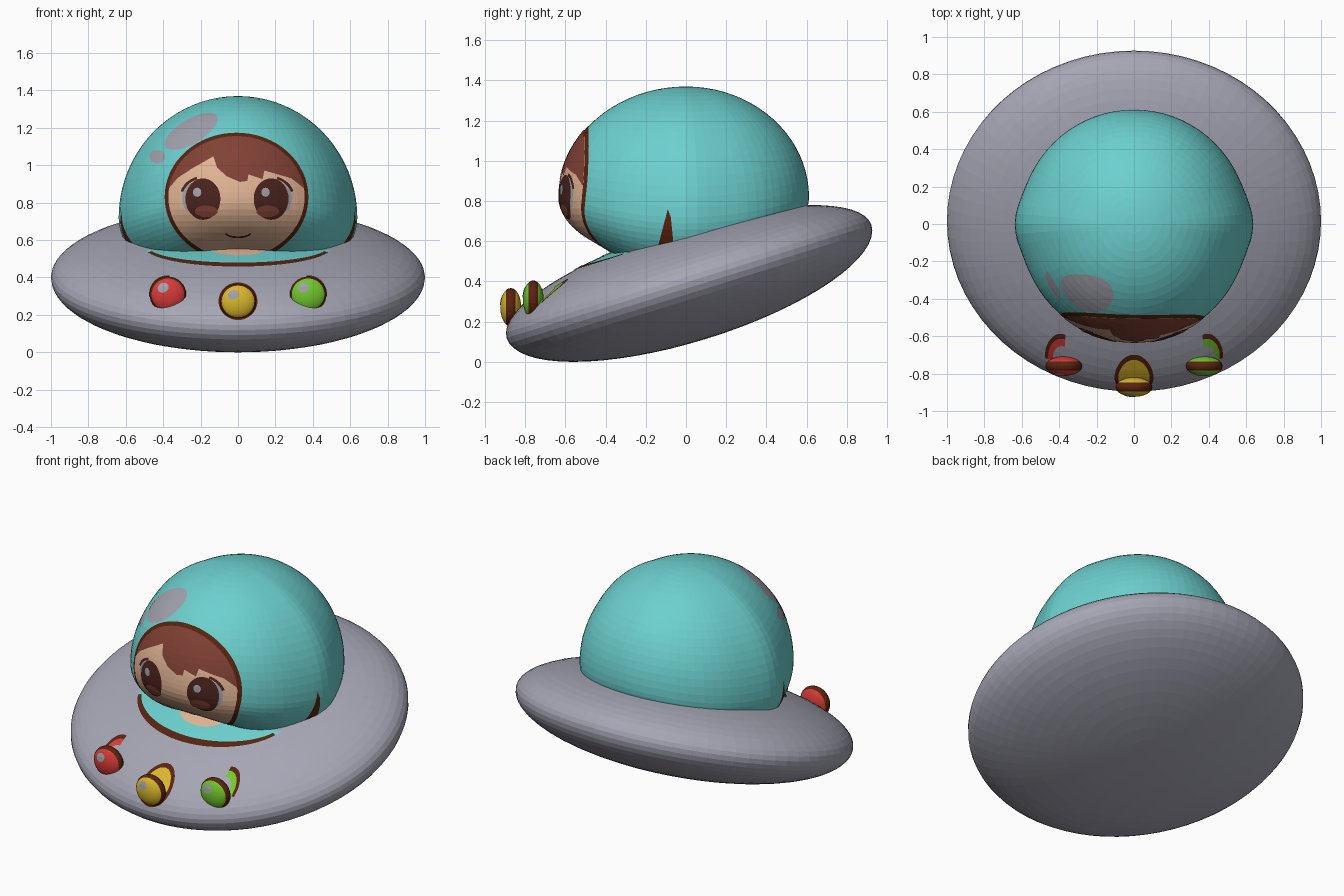
import bpy, bmesh
from math import sin, cos, pi, radians, exp
from mathutils import Vector, Matrix
from mathutils.bvhtree import BVHTree

if "Cube" in bpy.data.objects:
    bpy.data.objects.remove(bpy.data.objects["Cube"])


def material(name, *rgb):
    m = bpy.data.materials.new(name)
    m.use_nodes = True
    m.diffuse_color = (*rgb, 1)
    m.node_tree.nodes["Principled BSDF"].inputs["Base Color"].default_value = (*rgb, 1)
    return m


TEAL = material("teal", .15, .63, .62)
GREY = material("hull_grey", .38, .38, .46)
SKIN = material("skin", .76, .46, .30)
HAIR = material("hair_brown", .22, .053, .035)
LINE = material("outline_brown", .10, .017, .005)
EYE = material("eye_brown", .07, .017, .012)
RED = material("red", .68, .045, .04)
YELLOW = material("yellow", .71, .48, .026)
GREEN = material("green", .17, .58, .026)
SHINE = material("shine_grey", .36, .36, .42)


def finish(name, bm, mats):
    me = bpy.data.meshes.new(name)
    bm.to_mesh(me)
    for m in mats:
        me.materials.append(m)
    ob = bpy.data.objects.new(name, me)
    bpy.context.collection.objects.link(ob)
    tree = BVHTree.FromBMesh(bm)
    bm.free()
    return tree


def ball(name, shape, around, up, mats, rule=None):
    """Closed sphere-like surface from shape(longitude, latitude)."""
    bm = bmesh.new()
    rows = [[bm.verts.new(shape(2 * pi * i / around, pi * (j / up - .5)))
             for i in range(around)] for j in range(up + 1)]
    for a, b in zip(rows, rows[1:]):
        for i in range(around):
            k = (i + 1) % around
            bm.faces.new((a[i], a[k], b[k], b[i]))
    bmesh.ops.remove_doubles(bm, verts=bm.verts, dist=1e-5)
    bmesh.ops.recalc_face_normals(bm, faces=bm.faces)
    if rule:
        for f in bm.faces:
            f.material_index = rule(f.calc_center_median())
    return finish(name, bm, mats)


def paint(name, target, outline, mat, layer=1, side=0):
    """Thin plate: flat outline in (u, z), diced and wrapped on the target."""
    bm = bmesh.new()
    bm.faces.new([bm.verts.new((u, 0, z)) for u, z in outline])
    bmesh.ops.triangulate(bm, faces=bm.faces)
    for axis in (0, 2):
        vals = [v.co[axis] for v in bm.verts]
        no = Vector((axis == 0, 0, axis == 2))
        cut = min(vals) + .03
        while cut < max(vals):
            bmesh.ops.bisect_plane(bm, geom=bm.verts[:] + bm.edges[:] + bm.faces[:],
                                   plane_co=no * cut, plane_no=no, dist=1e-6)
            cut += .03
    ray = Vector((-side, 0, 0)) if side else Vector((0, 1, 0))
    missed = []
    for v in bm.verts:
        u, _, z = v.co
        start = Vector((3 * side, u, z)) if side else Vector((u, -3, z))
        hit, normal, _, _ = target.ray_cast(start, ray)
        if hit is None:
            missed.append(v)
        else:
            v.co = hit + normal * (.002 * layer)
    bmesh.ops.delete(bm, geom=missed, context='VERTS')
    bm.normal_update()
    bmesh.ops.reverse_faces(bm, faces=[f for f in bm.faces if f.normal.dot(ray) > 0])
    finish(name, bm, [mat])


def arc(cx, cz, rx, rz, a0=0, a1=360, n=40, tilt=0):
    """Points on an ellipse; a full turn leaves out the repeated end."""
    count = n if a1 - a0 == 360 else n + 1
    pts = []
    for i in range(count):
        a, t = radians(a0 + (a1 - a0) * i / n), radians(tilt)
        x, z = rx * cos(a), rz * sin(a)
        pts.append((cx + x * cos(t) - z * sin(t), cz + x * sin(t) + z * cos(t)))
    return pts


def band(cx, cz, rx, rz, width, a0, a1, n=24):
    return arc(cx, cz, rx, rz, a0, a1, n) + arc(cx, cz, rx - width, rz - width, a0, a1, n)[::-1]


# Tilted saucer hull
TILT = Matrix.Rotation(radians(17.2), 3, 'X')


def hull_shape(p, t):
    depth = .268 if t > 0 else .298
    local = Vector((cos(p) * cos(t), .95 * sin(p) * cos(t), depth * sin(t)))
    return TILT @ local + Vector((0, .015, .4))


hull = ball("saucer_hull", hull_shape, 72, 32, [GREY])


# Dome: widest lower at the sides than at front and back
def dome_shape(p, t):
    s, c = sin(p), cos(p)
    r = .612 + .026 * exp(-(s / .22) ** 2) + (.02 * s * s if s < 0 else 0)
    mid = .72 + .1 * s * s
    height = 1.37 - mid if t > 0 else .4 - .08 * s * s
    return Vector((r * c * cos(t), r * s * cos(t), mid + height * sin(t)))


dome = ball("dome", dome_shape, 72, 40, [TEAL])

# Dome shine and side seams
paint("dome_shine_large", dome, arc(-.25, 1.18, .16, .065, tilt=31), SHINE)
paint("dome_shine_small", dome, arc(-.43, 1.045, .042, .036, n=20), SHINE)
for s, label in ((1, "left"), (-1, "right")):
    paint("dome_seam_" + label, dome,
          [(-.14, .57), (-.06, .57), (-.075, .72), (-.09, .76), (-.10, .66)], LINE, 1, s)


# Face set into the dome front
def trimmed(pts):
    return [(x, max(z, .52 + .0001 * i)) for i, (x, z) in enumerate(pts)]


CX, CZ = -.008, .83
paint("face_outline", dome, trimmed(arc(CX, CZ, .383, .343, n=64)), LINE, 1)
paint("face_skin", dome, trimmed(arc(CX, CZ, .362, .322, n=64)), SKIN, 2)
fringe = [(-.32, .93), (-.245, .98), (-.13, 1.045), (-.11, .985), (-.06, .94), (.01, .91),
          (0, .965), (.05, .915), (.055, .95), (.13, .925), (.14, .97), (.225, .945),
          (.28, .93), (.32, .90)]
paint("hair", dome, arc(CX, CZ, .362, .322, 8, 172, 36) + fringe, HAIR, 3)

for s, label, cx in ((1, "left", .175), (-1, "right", -.185)):
    paint("eye_white_" + label, dome, arc(cx + s * .065, .825, .045, .075, n=24), SHINE, 3)
    paint("eye_" + label, dome, arc(cx, .82, .092, .108, n=32), EYE, 4)
    paint("eye_glow_" + label, dome, arc(cx - s * .018, .757, .06, .03, n=24), HAIR, 4.8)
    paint("eye_glint_" + label, dome, arc(cx - .03, .855, .022, .024, n=16), SHINE, 4.8)
    lash = band(cx, .82, .125, .12, .014, 20, 75, 10)
    if s < 0:
        lash = [(2 * cx - x, z) for x, z in lash]
    paint("eyelash_" + label, dome, lash, EYE, 4)
paint("mouth", dome, band(0, .645, .072, .03, .01, 190, 350, 14), EYE, 3)

# Collar painted on the hull under the face
RIM = (0, .56, .5, .105)
paint("collar", hull, arc(*RIM, 188, 352, 32), TEAL, 1)
paint("collar_skin", hull, arc(0, .55, .15, .035, 180, 359, 20), SKIN, 2)
paint("collar_line", hull, band(*RIM, .021, 196, 344, 32), LINE, 2)

# Buttons with a dark rim, and their discs on the hull
for label, mat, x, y, z in (("red", RED, -.375, -.76, .31),
                            ("yellow", YELLOW, 0, -.872, .272),
                            ("green", GREEN, .375, -.76, .31)):
    centre = Vector((x, y, z))

    def button_shape(p, t):
        # Poles point to front and back
        return centre + Vector((.098 * cos(p) * cos(t), .052 * sin(t), .095 * sin(p) * cos(t)))

    button = ball("button_" + label, button_shape, 32, 20, [mat, LINE],
                  lambda c: int(abs(c.y - y) < .021))
    paint("button_shine_" + label, button, arc(x - .025, z + .035, .03, .025, n=16, tilt=25), SHINE)
    if x == 0:
        paint("button_ring_" + label, hull, arc(x, z, .104, .1), LINE, 1)
        paint("button_disc_" + label, hull, arc(x, z, .084, .082), mat, 2)
    else:
        a = (-10, 95) if x > 0 else (85, 190)
        paint("button_ring_" + label, hull, band(x, z, .1, .1, .016, *a), LINE, 1)
        paint("button_disc_" + label, hull, band(x, z, .084, .084, .025, *a), mat, 1)
